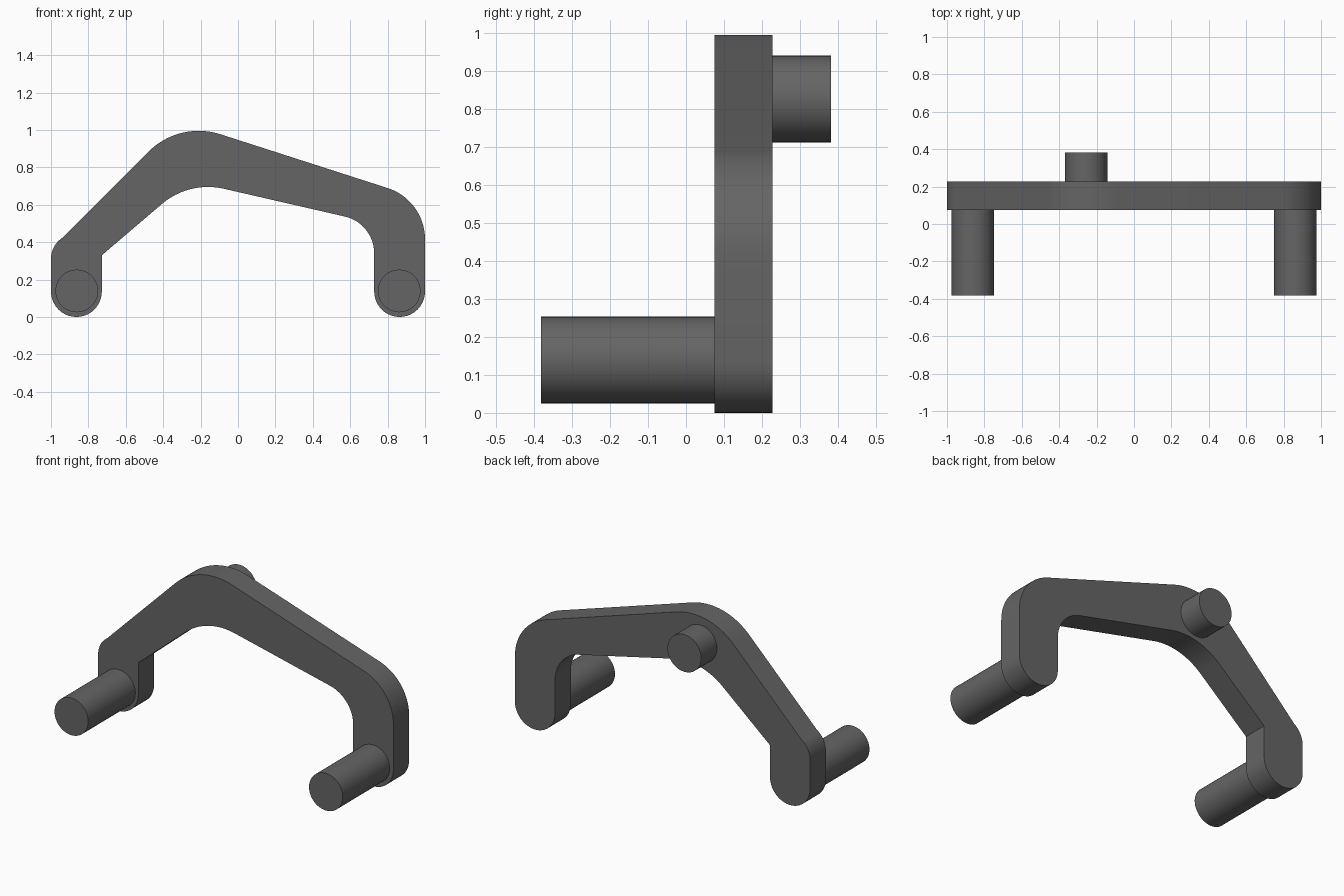
import bpy
import bmesh
import math

old = bpy.data.objects.get("Cube")
if old:
    bpy.data.objects.remove(old, do_unlink=True)

# Single dark grey finish
grey = bpy.data.materials.new("dark_grey")
grey.use_nodes = True
COLOUR = (0.13, 0.13, 0.13, 1.0)
grey.diffuse_color = COLOUR
grey.node_tree.nodes["Principled BSDF"].inputs["Base Color"].default_value = COLOUR


def arc(cx, cz, r, start, end, steps=20):
    """Points along an arc in the x-z plane, angles in degrees."""
    angles = [math.radians(start + (end - start) * i / steps) for i in range(steps + 1)]
    return [(cx + r * math.cos(a), cz + r * math.sin(a)) for a in angles]


def extrude_profile(name, profile, y0, y1):
    """Solid made by sweeping an x-z outline from y0 to y1."""
    bm = bmesh.new()
    face = bm.faces.new([bm.verts.new((x, y0, z)) for x, z in profile])
    result = bmesh.ops.extrude_face_region(bm, geom=[face], use_keep_orig=True)
    moved = [v for v in result["geom"] if isinstance(v, bmesh.types.BMVert)]
    bmesh.ops.translate(bm, verts=moved, vec=(0, y1 - y0, 0))
    bmesh.ops.recalc_face_normals(bm, faces=bm.faces)
    mesh = bpy.data.meshes.new(name)
    bm.to_mesh(mesh)
    bm.free()
    mesh.materials.append(grey)
    obj = bpy.data.objects.new(name, mesh)
    bpy.context.collection.objects.link(obj)
    bpy.ops.object.select_all(action="DESELECT")
    obj.select_set(True)
    bpy.context.view_layer.objects.active = obj
    bpy.ops.object.shade_smooth_by_angle(angle=math.radians(25))
    return obj


FOOT_X, FOOT_Z, FOOT_R = 0.864, 0.136, 0.136
PLATE_FRONT, PLATE_BACK = 0.075, 0.227

# Bent arm plate: outer edge left to right, then inner edge back again
outline = (
    arc(-FOOT_X, 0.31, FOOT_R, 180, 124)        # left shoulder
    + arc(-0.21, 0.615, 0.38, 135, 72.2)        # crown
    + arc(0.712, 0.415, 0.288, 72.2, 0)         # right shoulder
    + arc(FOOT_X, FOOT_Z, FOOT_R, 0, -180)      # right foot
    + arc(0.526, 0.34, 0.202, 0, 78.3)          # right inner bend
    + arc(-0.16, 0.315, 0.38, 78.3, 130)        # inner crown
    + [(-0.728, 0.33)]                          # left inner corner
    + arc(-FOOT_X, FOOT_Z, FOOT_R, 0, -180)     # left foot
)
extrude_profile("arm_plate", outline, PLATE_FRONT, PLATE_BACK)


def pin(name, x, z, y0, y1):
    extrude_profile(name, arc(x, z, 0.114, 0, 360, 48)[:-1], y0, y1)


# Long front pins on the feet, short back pin at the crown
for side, sx in (("left", 1), ("right", -1)):
    pin(side + "_front_pin", sx * 0.862, 0.139, -0.381, PLATE_FRONT + 0.02)
pin("back_pin", -0.255, 0.826, PLATE_BACK - 0.02, 0.381)
